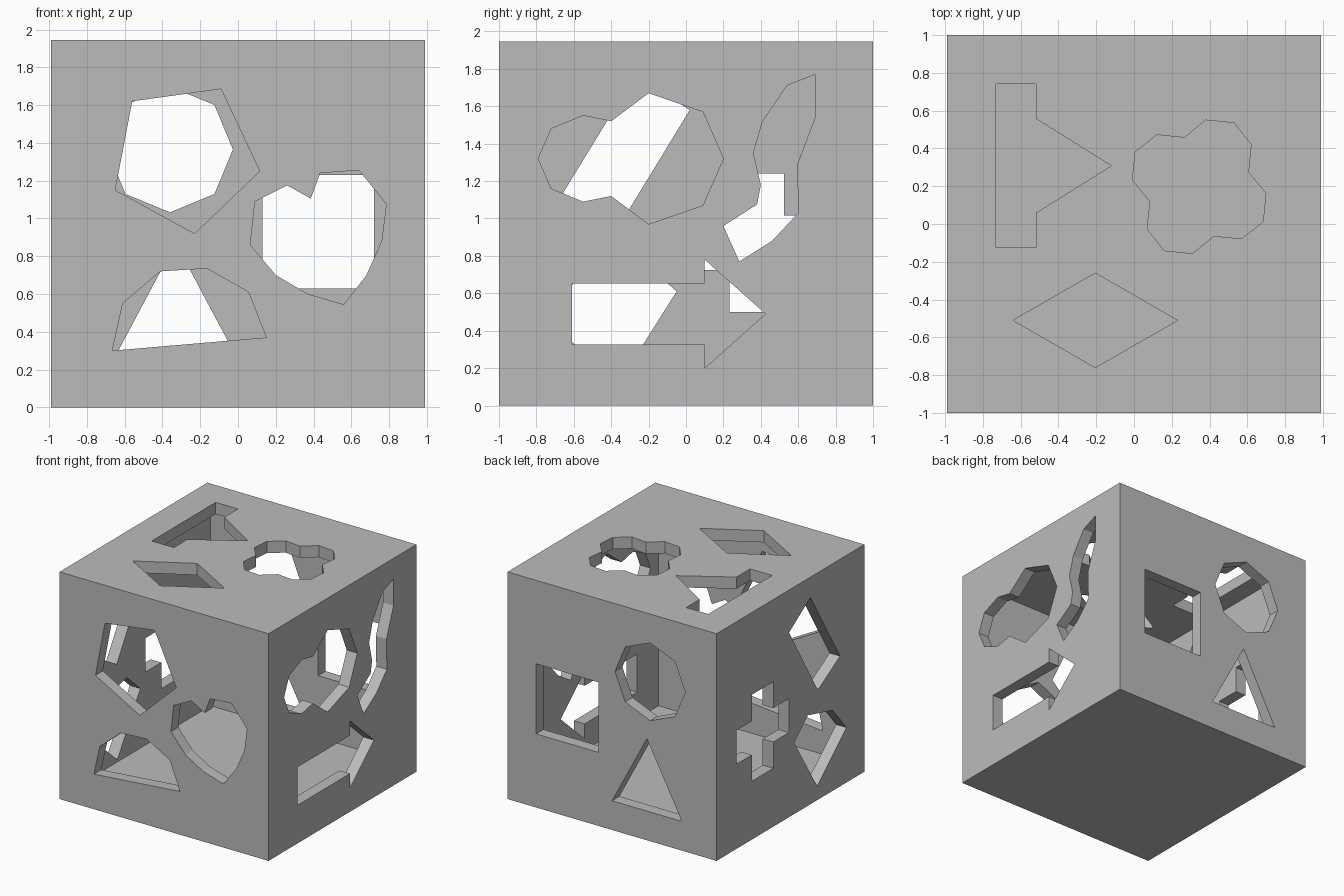
import bpy
import bmesh
from math import cos, sin, tau
from mathutils import Matrix, Vector

default_cube = bpy.data.objects.get("Cube")
if default_cube:
    bpy.data.objects.remove(default_cube, do_unlink=True)

WIDTH, DEPTH, HEIGHT = 1.98, 2.0, 1.945
WALL = 0.1
MARGIN = 0.03  # how far the cutters reach past each wall surface

grey = bpy.data.materials.new("plain_grey")
grey.use_nodes = True
grey.diffuse_color = (0.5, 0.5, 0.5, 1)
shader = next(n for n in grey.node_tree.nodes if n.type == "BSDF_PRINCIPLED")
shader.inputs["Base Color"].default_value = grey.diffuse_color


# ---- helpers -------------------------------------------------------------
def add_object(name, bm):
    """Turn a bmesh into a scene object with the grey material."""
    bmesh.ops.recalc_face_normals(bm, faces=bm.faces[:])
    mesh = bpy.data.meshes.new(name)
    bm.to_mesh(mesh)
    bm.free()
    mesh.materials.append(grey)
    obj = bpy.data.objects.new(name, mesh)
    bpy.context.scene.collection.objects.link(obj)
    return obj


def add_box(name, inset):
    """Box of the toy's outer size, shrunk by the inset on every side."""
    bm = bmesh.new()
    bmesh.ops.create_cube(bm, size=1)
    size = Vector((WIDTH, DEPTH, HEIGHT)) - Vector((2, 2, 2)) * inset
    bmesh.ops.scale(bm, vec=size, verts=bm.verts[:])
    bmesh.ops.translate(bm, vec=(0, 0, HEIGHT / 2), verts=bm.verts[:])
    return add_object(name, bm)


def to_wall(wall, u, v, distance):
    """Place flat outline coordinates on the named wall."""
    if wall in ("front", "back"):
        return (u, -distance if wall == "front" else distance, v)
    if wall in ("left", "right"):
        return (distance if wall == "left" else -distance, u, v)
    return (u, v, distance)


def add_prism(bm, wall, outline):
    """Straight prism that passes through one wall."""
    outer = {"front": DEPTH / 2, "back": DEPTH / 2, "left": WIDTH / 2,
             "right": WIDTH / 2, "top": HEIGHT}[wall]
    near, far = ([bm.verts.new(to_wall(wall, u, v, distance)) for u, v in outline]
                 for distance in (outer - WALL - MARGIN, outer + MARGIN))
    bm.faces.new(near)
    bm.faces.new(far)
    count = len(outline)
    for i in range(count):
        j = (i + 1) % count
        bm.faces.new((near[i], near[j], far[j], far[i]))


def cut(target, cutter):
    """Subtract the cutter and remove it."""
    modifier = target.modifiers.new("cut", "BOOLEAN")
    modifier.operation = "DIFFERENCE"
    modifier.solver = "EXACT"
    modifier.object = cutter
    graph = bpy.context.evaluated_depsgraph_get()
    result = bpy.data.meshes.new_from_object(target.evaluated_get(graph))
    target.modifiers.clear()
    target.data = result
    bpy.data.objects.remove(cutter, do_unlink=True)


# ---- outlines ------------------------------------------------------------
def rectangle(left, right, low, high):
    return [(left, low), (right, low), (right, high), (left, high)]


def regular(u, v, radius, sides):
    return [(u + radius * cos(tau * i / sides), v + radius * sin(tau * i / sides))
            for i in range(sides)]


def mirrored(half, centre):
    """Close an upper half outline by mirroring it below the centre line."""
    lower = [(u, -v) for u, v in reversed(half) if v > 0]
    return [(u, centre + v) for u, v in half + lower]


def arrow(tail, neck, tip, centre, shaft, head):
    return mirrored([(tail, shaft), (neck, shaft), (neck, head), (tip, 0)], centre)


def cross(u, v, arm_u, arm_v, bar):
    corner = [(arm_u, bar), (bar, bar), (bar, arm_v)]
    other = [(-x, y) for x, y in reversed(corner)]
    return mirrored([(x + u, y) for x, y in corner + other], v)


def four_lobes(u, v, lobe):
    """Repeat one lobe at quarter turns around a centre."""
    points = []
    for turn in range(4):
        rotation = Matrix.Rotation(-turn * tau / 4, 2)
        points += [rotation @ Vector(p) + Vector((u, v)) for p in lobe]
    return [tuple(p) for p in points]


pentagon = [(-.56, 1.62), (-.09, 1.685), (.115, 1.25), (-.23, .92), (-.65, 1.15)]
heart = [(.09, 1.09), (.26, 1.175), (.385, 1.105), (.435, 1.24), (.64, 1.255),
         (.785, 1.075), (.76, .88), (.68, .7), (.56, .545), (.37, .6),
         (.2, .7), (.065, .86)]
half_disc = [(-.665, .3), (.15, .37), (.055, .61), (-.165, .735),
             (-.41, .72), (-.61, .55)]
figure_eight = mirrored([(-.79, 0), (-.72, .16), (-.55, .23), (-.4, .2),
                         (-.2, .35), (.09, .25), (.2, 0)], 1.32)
crescent = [(.69, 1.77), (.54, 1.71), (.41, 1.52), (.36, 1.35), (.4, 1.18),
            (.38, 1.075), (.2, .96), (.285, .77), (.46, .88), (.6, 1.03),
            (.595, 1.29), (.69, 1.54)]
tilted_slot = [(-.27, 1.77), (.02, 1.58), (-.37, .94), (-.67, 1.115)]
gem = [(-.235, .775), (-.57, .69), (-.758, .47), (-.36, .12), (-.05, .61)]
triangle = [(-.66, .25), (0, .25), (-.33, .87)]
diamond = mirrored([(-.64, 0), (-.205, .25), (.23, 0)], -.51)
flower = four_lobes(.345, .197, [(.035, .353), (.185, .338), (.275, .223), (.26, .078)])

holes = {
    "front": [pentagon, heart, half_disc],
    "back": [rectangle(.13, .72, .63, 1.23), regular(-.36, 1.365, .333, 8), triangle],
    "left": [figure_eight, crescent, arrow(-.61, .1, .425, .49, .163, .29)],
    "right": [tilted_slot, gem, cross(.378, .87, .355, .37, .145)],
    "top": [arrow(-.73, -.52, -.12, .308, .25, .25), diamond, flower],
}
# The top arrow has a wide bar for its shaft
holes["top"][0] = mirrored([(-.73, .433), (-.52, .433), (-.52, .25), (-.12, 0)], .308)

# ---- hollow box with shaped openings ---------------------------------------
sorter_box = add_box("shape_sorter_box", 0)
cut(sorter_box, add_box("cavity_cutter", WALL))

bm = bmesh.new()
for wall, outlines in holes.items():
    for outline in outlines:
        add_prism(bm, wall, outline)
cut(sorter_box, add_object("hole_cutters", bm))

for polygon in sorter_box.data.polygons:
    polygon.use_smooth = False
